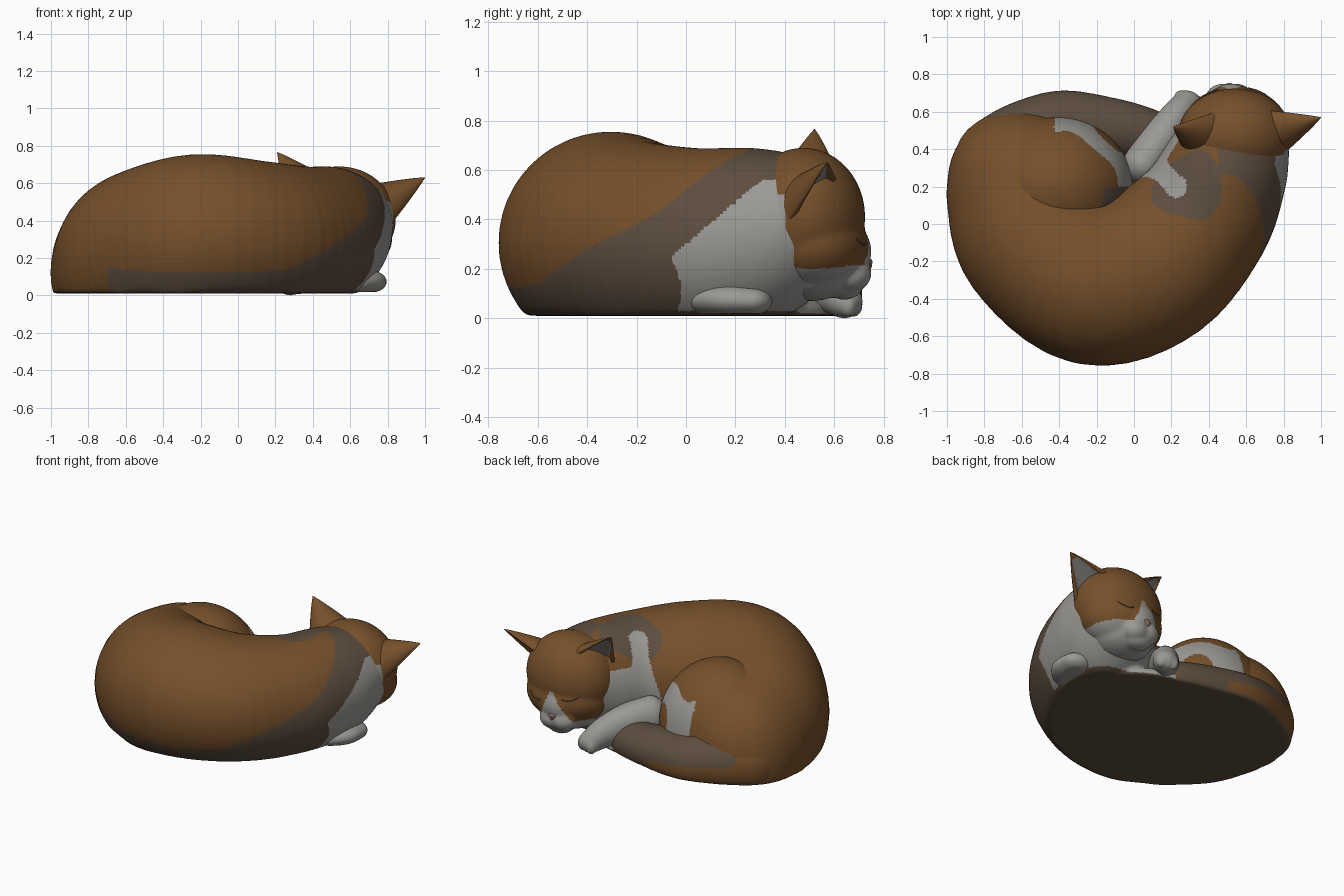
import bpy, bmesh, math
from mathutils import Vector, Matrix

if "Cube" in bpy.data.objects:
    bpy.data.objects.remove(bpy.data.objects["Cube"])


def material(name, rgb):
    m = bpy.data.materials.new(name)
    m.diffuse_color = (*rgb, 1)
    m.use_nodes = True
    m.node_tree.nodes["Principled BSDF"].inputs["Base Color"].default_value = m.diffuse_color
    return m


MATS = [material("ginger fur", (0.18, 0.08, 0.024)),
        material("grey brown fur", (0.11, 0.075, 0.05)),
        material("white fur", (0.33, 0.32, 0.30)),
        material("nose pink", (0.22, 0.15, 0.12)),
        material("inner ear grey", (0.24, 0.23, 0.21))]
GINGER, BROWN, WHITE, PINK, INNER = range(5)


def finish(name, mesh, rule):
    """Link a mesh, shade it smooth and colour its faces by a rule."""
    ob = bpy.data.objects.new(name, mesh)
    bpy.context.collection.objects.link(ob)
    mesh.materials.clear()
    for m in MATS:
        mesh.materials.append(m)
    for p in mesh.polygons:
        p.use_smooth = True
        p.material_index = rule(p.center, p.normal) if callable(rule) else rule
    return ob


def chain(stations, steps=6):
    """Smoothly interpolate stations of (x, y, z, rx, ry, rz)."""
    out = []
    st = [stations[0]] + stations + [stations[-1]]
    for i in range(1, len(st) - 2):
        a, b, c, d = st[i - 1:i + 3]
        for k in range(steps):
            t = k / steps
            out.append([0.5 * (2 * q + (r - p) * t + (2 * p - 5 * q + 4 * r - s) * t * t
                               + (3 * q - p - 3 * r + s) * t ** 3)
                        for p, q, r, s in zip(a, b, c, d)])
    return out + [stations[-1]]


def blend(name, blobs, rule, voxel=0.013, smooth=10, floor=0.01):
    """Fuse ellipsoids into one skin with a flat resting side."""
    bm = bmesh.new()
    for x, y, z, rx, ry, rz in blobs:
        mat = Matrix.Translation((x, y, z)) @ Matrix.Diagonal((rx, ry, rz, 1))
        bmesh.ops.create_uvsphere(bm, u_segments=40, v_segments=24, radius=1, matrix=mat)
    for v in bm.verts:
        v.co.z = max(v.co.z, floor)
    mesh = bpy.data.meshes.new(name)
    bm.to_mesh(mesh)
    bm.free()
    tmp = bpy.data.objects.new(name + " source", mesh)
    bpy.context.collection.objects.link(tmp)
    r = tmp.modifiers.new("fuse", 'REMESH')
    r.mode, r.voxel_size = 'VOXEL', voxel
    s = tmp.modifiers.new("soften", 'SMOOTH')
    s.factor, s.iterations = 0.5, smooth
    dg = bpy.context.evaluated_depsgraph_get()
    skin = bpy.data.meshes.new_from_object(tmp.evaluated_get(dg))
    bpy.data.objects.remove(tmp)
    return finish(name, skin, rule)


def near(p, x, y, z, r):
    return (p - Vector((x, y, z))).length < r


# Curled body: a thick C from rump round to the neck, over a flat belly
BIB_TOP, BIB_LOW = Vector((0.24, 0.19, 0.60)), Vector((0.10, 0.40, 0.10))


def body_rule(p, n):
    if p.z < 0.03 and n.z < -0.6:
        return BROWN
    if p.x > 0.5 and p.y > -0.05 + 0.03 * math.sin(14 * p.z) and p.z < 0.3 + 0.85 * p.y and p.z < 0.56:
        return WHITE
    line = BIB_LOW - BIB_TOP
    t = min(1, max(0, (p - BIB_TOP).dot(line) / line.length_squared))
    d = (p - BIB_TOP - line * t).length
    if d < 0.07 + 0.13 * t and p.y > 0.12 or (p.x > 0.15 and p.y > 0.3 and p.z < 0.5):
        return WHITE
    if near(p, 0.29, 0.2, 0.62, 0.19 + 0.02 * math.sin(20 * p.x)):
        return BROWN
    if (p.y < 0 and p.x > -0.7) or p.x > 0.45:
        rise = min(1, max(0, (p.x - 0.1) / 0.25))
        if p.z < 0.14 + 0.63 * max(0, p.y + 0.6) * rise + 0.015 * math.sin(11 * p.y):
            return BROWN
    return GINGER


spine = [(-0.60, 0.24, 0.12, 0.395, 0.37, 0.46), (-0.59, 0.12, 0.13, 0.41, 0.40, 0.48),
         (-0.49, -0.10, 0.21, 0.45, 0.43, 0.47),
         (-0.22, -0.30, 0.30, 0.45, 0.455, 0.455), (0.10, -0.22, 0.30, 0.43, 0.435, 0.42),
         (0.35, 0.02, 0.30, 0.385, 0.38, 0.39), (0.47, 0.25, 0.33, 0.345, 0.34, 0.36),
         (0.52, 0.38, 0.37, 0.31, 0.30, 0.30)]
blend("curled_body", chain(spine) + [(0.0, 0.30, 0.03, 0.50, 0.31, 0.10)], body_rule)


# Haunch with a white inner edge and ginger patch
def haunch_rule(p, n):
    u, v = (p.x + 0.42) / 0.40, (p.y - 0.20) / 0.36
    if p.z < 0.03 and n.z < -0.6:
        return BROWN
    if near(p, -0.14, 0.45, 0.27, 0.10):
        return GINGER
    if u > 0.5 and v < 0 and p.z < 0.54:
        return BROWN
    if math.hypot(u, v) > 0.80 + 0.04 * math.sin(9 * u) and u > -0.02 and v > -0.1:
        return WHITE
    return GINGER


blend("haunch", [(-0.42, 0.20, 0.20, 0.415, 0.375, 0.445)], haunch_rule)


# Tail wrapped along the back, flat underneath
def tail_rule(p, n):
    if p.z < 0.03 and n.z < -0.6:
        return BROWN
    if p.x < -0.78 or (p.x < -0.2 and p.z < 0.09 - 0.1 * (p.x + 0.2)):
        return GINGER
    return BROWN


tail = [(-0.68, 0.34, 0.12, 0.28, 0.25, 0.26), (-0.58, 0.44, 0.11, 0.22, 0.22, 0.21),
        (-0.38, 0.53, 0.09, 0.17, 0.185, 0.17), (-0.12, 0.51, 0.08, 0.15, 0.165, 0.15),
        (0.06, 0.49, 0.07, 0.12, 0.135, 0.13), (0.14, 0.49, 0.07, 0.08, 0.10, 0.10)]
blend("tail", chain(tail, 8), tail_rule, 0.012)

# Front legs and paws
arm = [(0.05, 0.32, 0.18, 0.11, 0.11, 0.14), (0.14, 0.45, 0.17, 0.105, 0.105, 0.12),
       (0.23, 0.58, 0.12, 0.085, 0.085, 0.10), (0.28, 0.64, 0.07, 0.08, 0.075, 0.07)]
blend("folded_front_leg", chain(arm) + [(0.25 + 0.04 * i, 0.68 - 0.012 * i, 0.055, 0.035, 0.035, 0.05)
                                        for i in range(3)], WHITE, 0.01, 5, 0.0)
paw = [(0.63, 0.09, 0.075, 0.10, 0.08, 0.06), (0.68, 0.17, 0.075, 0.11, 0.10, 0.065),
       (0.69, 0.26, 0.07, 0.105, 0.09, 0.06)]
blend("tucked_front_paw", chain(paw), WHITE, 0.01, 5, 0.018)


# Head, resting on its chin and facing the back, slightly rolled
def head_rule(p, n):
    mid = p.x - 0.50 - 0.16 * (p.z - 0.2)
    if p.y > 0.6 and abs(mid) < 0.11 - 0.55 * (p.z - 0.2) and p.z < 0.38:
        return WHITE
    if p.z < 0.20 + 0.015 * math.sin(12 * p.x) or (p.x > 0.7 and p.y < 0.40 and p.z < 0.5):
        return WHITE
    return GINGER


head = blend("head", [(0.54, 0.475, 0.41, 0.305, 0.25, 0.28),
                      (0.54, 0.51, 0.30, 0.285, 0.225, 0.19),
                      (0.52, 0.50, 0.19, 0.20, 0.19, 0.12),
                      (0.52, 0.61, 0.27, 0.15, 0.14, 0.14),
                      (0.47, 0.665, 0.185, 0.09, 0.085, 0.075),
                      (0.55, 0.665, 0.18, 0.09, 0.085, 0.075),
                      (0.51, 0.64, 0.13, 0.09, 0.075, 0.055)], head_rule, 0.011, 8)


# Ears: pointed shells with a hollow front
def ear(name, base, tip, facing, width, depth):
    base, axis = Vector(base), Vector(tip) - Vector(base)
    f = Vector(facing)
    f = (f - axis * f.dot(axis) / axis.length_squared).normalized()
    s = axis.normalized().cross(f)
    bm, rings, seg, rows = bmesh.new(), [], 32, 12
    for j in range(rows):
        t = j / (rows - 1)
        r = max(0.01, (1 - t) ** 0.9)
        ring = []
        for i in range(seg):
            a = 2 * math.pi * i / seg
            c, d = math.cos(a), math.sin(a)
            if d > 0:
                d *= -0.3 if abs(c) < 0.8 else 0.15
            ring.append(bm.verts.new(base + axis * t + r * (s * width * c + f * depth * d)))
        rings.append(ring)
    for lo, hi in zip(rings, rings[1:]):
        for i in range(seg):
            k = (i + 1) % seg
            bm.faces.new((lo[i], lo[k], hi[k], hi[i]))
    bm.faces.new(rings[-1])
    bmesh.ops.recalc_face_normals(bm, faces=bm.faces)
    mesh = bpy.data.meshes.new(name)
    bm.to_mesh(mesh)
    bm.free()

    def rule(p, n):
        q = p - base
        t = q.dot(axis) / axis.length_squared
        hollow = n.dot(f) > 0.3 and abs(q.dot(s)) < 0.75 * width * (1 - t)
        return INNER if hollow and t < 0.8 else GINGER
    return finish(name, mesh, rule)


ear("upper_ear", (0.37, 0.50, 0.54), (0.21, 0.52, 0.765), (-0.7, 0.65, 0.0), 0.16, 0.13)
ear("outer_ear", (0.75, 0.51, 0.47), (1.0, 0.57, 0.63), (0.4, 0.7, -0.5), 0.15, 0.13)

# Closed eyes: fine lines laid on the face
bpy.context.view_layer.update()
for side, name in ((-1, "inner_closed_eye"), (1, "outer_closed_eye")):
    cu = bpy.data.curves.new(name, 'CURVE')
    cu.dimensions, cu.bevel_depth, cu.bevel_resolution = '3D', 0.004, 2
    cu.materials.append(MATS[BROWN])
    sp = cu.splines.new('POLY')
    sp.points.add(8)
    for k, pt in enumerate(sp.points):
        t = k / 4 - 1
        x = 0.53 + side * 0.13 + 0.05 * t
        z = 0.335 - side * 0.02 - 0.015 * (1 - t * t) + 0.012 * t * side
        hit, loc, _, _ = head.ray_cast(Vector((x, 1.5, z)), Vector((0, -1, 0)))
        pt.co = (*(loc if hit else Vector((x, 0.7, z))), 1)
    bpy.context.collection.objects.link(bpy.data.objects.new(name, cu))

# Nose
blend("nose", [(0.51, 0.733, 0.228, 0.030, 0.022, 0.018), (0.51, 0.735, 0.213, 0.017, 0.018, 0.02)],
      PINK, 0.005, 3)
